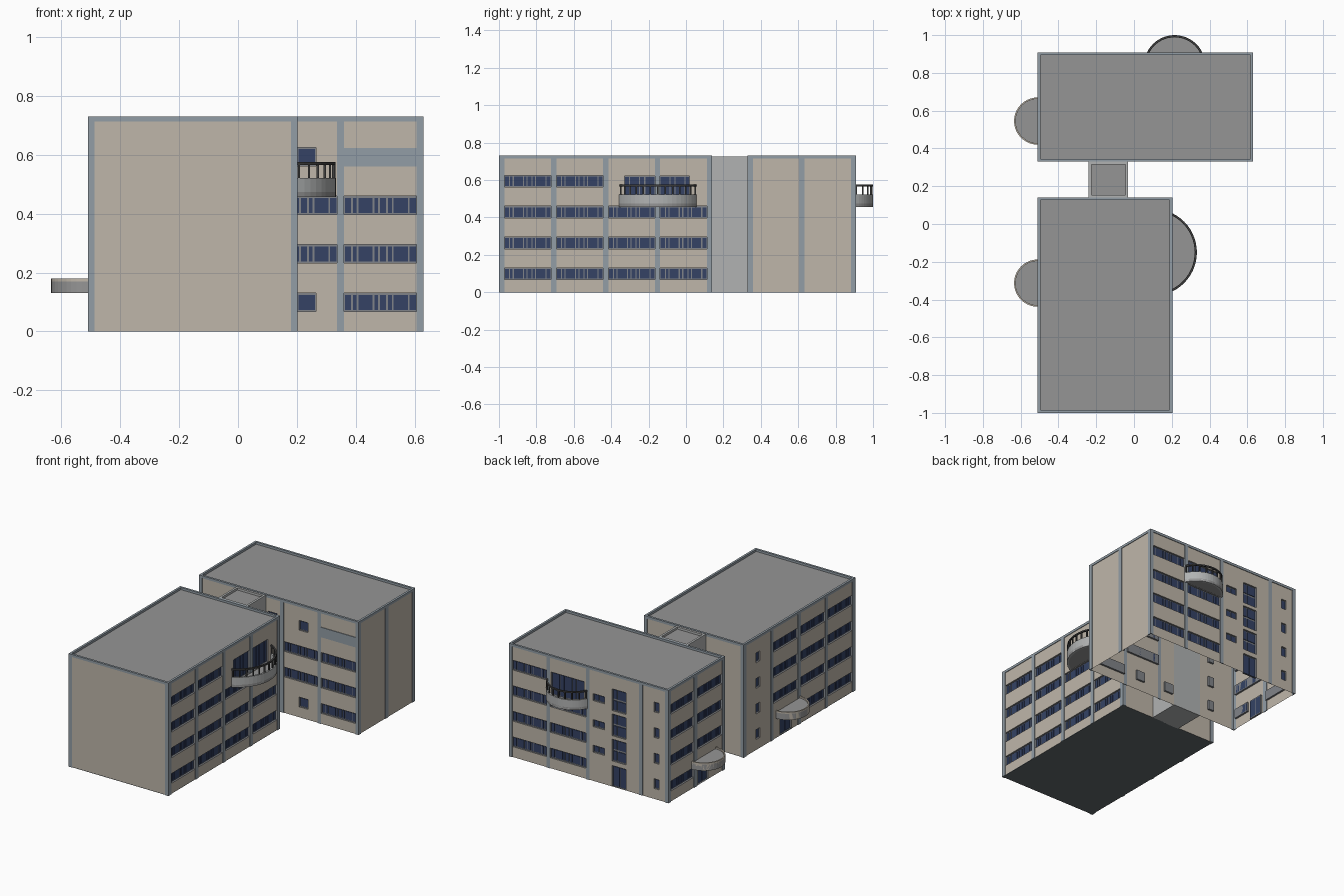
import bpy, bmesh, math
from mathutils import Vector, Matrix

if "Cube" in bpy.data.objects:
    bpy.data.objects.remove(bpy.data.objects["Cube"])


def mat(name, r, g, b):
    m = bpy.data.materials.new(name)
    m.diffuse_color = (r, g, b, 1)
    m.use_nodes = True
    m.node_tree.nodes["Principled BSDF"].inputs["Base Color"].default_value = m.diffuse_color
    return m


BEIGE = mat("beige_render", .52, .47, .40)
TRIM = mat("blue_grey_trim", .29, .34, .38)
FRAME = mat("window_frame", .22, .23, .25)
GLASS = mat("blue_glass", .035, .055, .13)
ROOF = mat("roof_grey", .30, .30, .30)
PALE = mat("pale_grey", .44, .45, .45)
DARK = mat("dark_metal", .05, .05, .05)
FLOOR = mat("floor_dark", .12, .14, .15)
H = .73


def finish(name, bm, *mats):
    me = bpy.data.meshes.new(name)
    bm.to_mesh(me)
    bm.free()
    for m in mats:
        me.materials.append(m)
    ob = bpy.data.objects.new(name, me)
    bpy.context.collection.objects.link(ob)
    return ob


def boxes(name, items, material):
    bm = bmesh.new()
    for p, q in items:
        p, q = Vector(p), Vector(q)
        s = [abs(v) for v in q - p]
        bmesh.ops.create_cube(bm, size=1, matrix=Matrix.Translation((p + q) / 2) @ Matrix.Diagonal((*s, 1)))
    return finish(name, bm, material)


def prism(name, pts, z0, z1, material):
    bm = bmesh.new()
    f = bm.faces.new([bm.verts.new((x, y, z0)) for x, y in pts])
    r = bmesh.ops.extrude_face_region(bm, geom=[f], use_keep_orig=True)
    bmesh.ops.translate(bm, vec=(0, 0, z1 - z0), verts=[v for v in r["geom"] if isinstance(v, bmesh.types.BMVert)])
    bmesh.ops.recalc_face_normals(bm, faces=bm.faces)
    return finish(name, bm, material)


# A facade plane is (axis, coordinate, outward sign); u runs along it, d points out
def P(f, u, z, d):
    v = f[1] + f[2] * d
    return Vector((v, u, z) if f[0] == 'x' else (u, v, z))


def quad(bm, pts, towards, index=0):
    face = bm.faces.new([bm.verts.new(p) for p in pts])
    face.normal_update()
    if face.normal.dot(towards) < 0:
        face.normal_flip()
    face.material_index = index


STRIP = [1, .7, 2, .7, 1, .7, 2, 1]
ROWS = [.067, .232, .397, .562]


def windows(a, b, rows, cols=STRIP):
    return [(a, b, ROWS[r], ROWS[r] + .063, cols, 1) for r in rows]


def facade(name, f, u0, u1, trims, holes=(), panels=()):
    # wall sheet with recessed openings
    bm = bmesh.new()
    w, deep, e = -.004, -.016, .004
    out = P(f, 0, 0, 1) - P(f, 0, 0, 0)
    us = sorted({u0 + e, u1 - e, *[h[0] for h in holes], *[h[1] for h in holes]})
    zs = sorted({0, H - .01, *[h[2] for h in holes], *[h[3] for h in holes]})
    for a, b in zip(us, us[1:]):
        for c, d in zip(zs, zs[1:]):
            m, n = (a + b) / 2, (c + d) / 2
            if not any(h[0] < m < h[1] and h[2] < n < h[3] for h in holes):
                quad(bm, [P(f, a, c, w), P(f, b, c, w), P(f, b, d, w), P(f, a, d, w)], out)
    panes = []
    for a, b, c, d, cols, rows in holes:
        ring = [(a, c), (b, c), (b, d), (a, d)]
        quad(bm, [P(f, *p, deep) for p in ring], out, 1)
        mid = P(f, (a + b) / 2, (c + d) / 2, deep)
        for p, q in zip(ring, ring[1:] + ring[:1]):
            pts = [P(f, *p, w), P(f, *q, w), P(f, *q, deep), P(f, *p, deep)]
            quad(bm, pts, mid - (pts[2] + pts[3]) / 2, 1)
        # glass panes
        g, u = .006, a
        k, hgt = (b - a) / sum(cols), (d - c) / rows
        for col in cols:
            for r in range(rows):
                z = c + r * hgt
                panes.append((P(f, u + g / 2, z + g, deep), P(f, u + col * k - g / 2, z + hgt - g, deep + .004)))
            u += col * k
    finish(name + "_wall", bm, BEIGE, FRAME)
    if panes:
        boxes(name + "_glass", panes, GLASS)
    # vertical trims and flat panels
    strips = [(a, b, 0, H - .005) for a, b in trims] + list(panels)
    boxes(name + "_trim", [(P(f, a, c, -.005), P(f, b, d, 0)) for a, b, c, d in strips], TRIM)


def roof(name, x0, x1, y0, y1, rim, top=H):
    t, zb = .014, top - .016
    boxes(name + "_parapet", [((x0, y0, zb), (x1, y0 + t, top)), ((x0, y1 - t, zb), (x1, y1, top)),
                              ((x0, y0 + t, zb), (x0 + t, y1 - t, top)), ((x1 - t, y0 + t, zb), (x1, y1 - t, top))], rim)
    boxes(name + "_roof", [((x0 + .005, y0 + .005, zb - .004), (x1 - .005, y1 - .005, zb + .002))], ROOF)


def arc(f, u, d, R, half, n=20):
    res = []
    for i in range(n + 1):
        t = -half + 2 * half * i / n
        res.append(P(f, u + R * math.sin(t), 0, d + R * math.cos(t)).xy)
    return res


def balcony(name, f, u, halfwidth, depth, posts):
    R = (halfwidth ** 2 + depth ** 2) / (2 * depth)
    c, half = depth - R, math.asin(halfwidth / R)
    outer = arc(f, u, c, R, half)
    prism(name + "_floor", outer, .458, .474, ROOF)
    prism(name + "_parapet", outer + arc(f, u, c, R - .012, half)[::-1], .457, .522, PALE)
    prism(name + "_handrail", arc(f, u, c, R - .001, half) + arc(f, u, c, R - .011, half)[::-1], .566, .575, DARK)
    boxes(name + "_posts", [((x - .004, y - .004, .52), (x + .004, y + .004, .568))
                            for x, y in arc(f, u, c, R - .006, half * .97, posts - 1)], DARK)


def canopy(name, f, u, R=.125):
    outer = arc(f, u, 0, R, math.pi / 2)
    prism(name + "_slab", outer, .131, .17, ROOF)
    prism(name + "_rim", outer + arc(f, u, 0, R - .008, math.pi / 2)[::-1], .13, .18, BEIGE)


# Front block: x -0.51..0.20, y -1..0.14
AR, AL = ('x', .203, 1), ('x', -.51, -1)
trims = [(-1, -.97), (-.722, -.693), (-.444, -.415), (-.166, -.138), (.112, .14)]
bays = [(a[1], b[0]) for a, b in zip(trims, trims[1:])]
holes = []
for i, (a, b) in enumerate(bays):
    holes += windows(a, b, range(4) if i < 2 else range(3))
holes += [(-.33, -.166, .475, .622, [1, 2, 1, 2], 1), (-.138, .02, .475, .622, [2, 1, 2, 1], 1)]
facade("front_block_right", AR, -1, .14, trims, holes)
holes = windows(*bays[0], range(4)) + windows(*bays[1], range(4)) + windows(*bays[2], (1, 2, 3))
holes += windows(-.03, .01, range(4), [1]) + [(-.355, -.235, 0, .125, [1, 1], 1)]
facade("front_block_left", AL, -1, .14, trims, holes)
facade("front_block_front", ('y', -1, -1), -.51, .203, [(-.51, -.487), (.18, .203)])
facade("front_block_back", ('y', .14, 1), -.51, .203, [(-.51, -.487), (.18, .203)])
roof("front_block", -.51, .203, -1, .14, TRIM)
boxes("front_block_floor", [((-.506, -.996, 0), (.199, .136, .004))], FLOOR)
balcony("side_balcony", AR, -.15, .207, .13, 13)
canopy("front_block_canopy", AL, -.313)

# Rear block: x -0.51..0.63, y 0.33..0.91, open underneath
BB, BL = ('y', .908, 1), ('x', -.51, -1)
holes = windows(.36, .607, range(3)) + windows(.093, .337, (1, 2))
for a, b in ((.203, .265), (-.02, .045)):
    holes += windows(a, b, (0, 3), [1])
holes += windows(-.34, -.30, range(4), [1])
facade("rear_block_front", ('y', .33, -1), -.51, .63,
       [(-.51, -.487), (.07, .093), (.337, .36), (.607, .63)], holes, [(.36, .607, .56, .624)])
holes = windows(.36, .607, range(4)) + windows(.08, .337, range(3)) + windows(-.44, -.405, range(4), [1])
holes += [(.095, .33, .475, .622, [2, 1, 2, 1, 2], 1), (-.206, -.106, 0, .135, [1, 1], 1)]
holes += [(-.05, .03, z, z + .045, [1, 1], 1) for z in (.185, .35, .518)]
holes += [(-.206, -.106, z, z + .14, [2, 1], 2) for z in (.165, .328, .49)]
facade("rear_block_back", BB, -.51, .63,
       [(-.51, -.487), (-.325, -.3), (.055, .08), (.337, .36), (.607, .63)], holes)
holes = windows(.645, .882, range(4)) + windows(.357, .61, (1, 2, 3))
holes += [(.5, .6, 0, .125, [1, 1], 1)] + windows(.357, .475, (0,), [1, .7, 2, .7])
facade("rear_block_left", BL, .33, .908, [(.33, .357), (.61, .645), (.882, .908)], holes)
facade("rear_block_right", ('x', .63, 1), .33, .908, [(.33, .357), (.605, .633), (.882, .908)])
roof("rear_block", -.51, .63, .33, .908, TRIM)
balcony("rear_balcony", BB, .215, .147, .092, 9)
canopy("rear_block_canopy", BL, .545)

# Link between the blocks
boxes("link_walls", [((-.238, .13, 0), (-.034, .337, H - .02))], PALE)
roof("link", -.24, -.032, .14, .33, PALE, H - .003)
